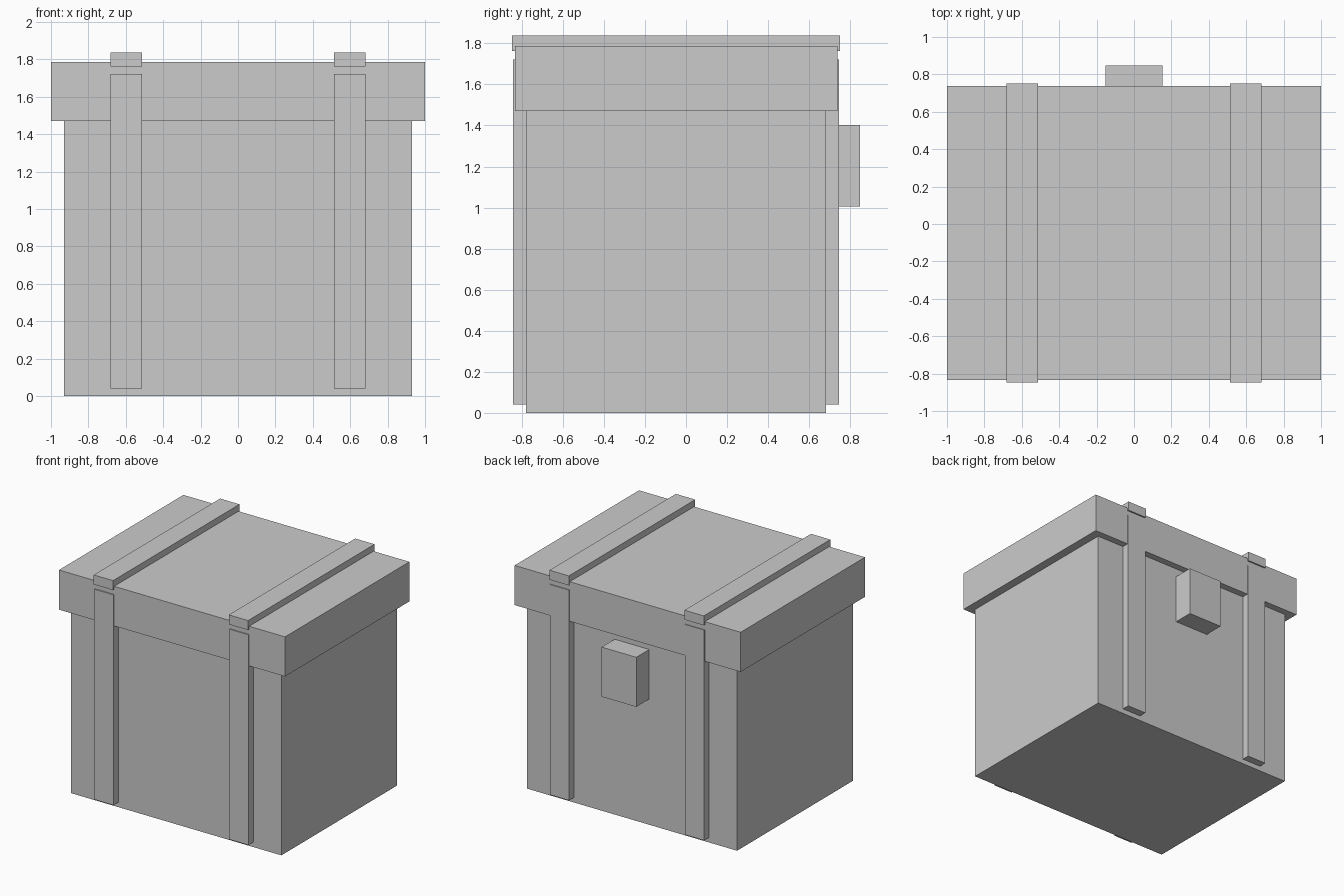
import bpy
import bmesh
from mathutils import Matrix, Vector

if "Cube" in bpy.data.objects:
    bpy.data.objects.remove(bpy.data.objects["Cube"])


def box(name, x, y, z):
    """Box object from (min, max) pairs on each axis."""
    lo, hi = (Vector(v) for v in zip(x, y, z))
    centre = (lo + hi) / 2
    bm = bmesh.new()
    bmesh.ops.create_cube(bm, size=1, matrix=Matrix.Diagonal((*(hi - lo), 1)))
    mesh = bpy.data.meshes.new(name)
    bm.to_mesh(mesh)
    bm.free()
    obj = bpy.data.objects.new(name, mesh)
    obj.location = centre
    bpy.context.collection.objects.link(obj)
    return obj


# Chest body and overhanging lid
box("body", (-0.93, 0.93), (-0.78, 0.683), (0, 1.48))
box("lid", (-1, 1), (-0.834, 0.738), (1.47, 1.787))

# Straps on both sides: front, back and over the lid
for side, x in (("left", (-0.683, -0.512)), ("right", (0.512, 0.683))):
    box(f"front_strap_{side}", x, (-0.843, -0.77), (0.04, 1.722))
    box(f"back_strap_{side}", x, (0.673, 0.745), (0.04, 1.722))
    box(f"top_strap_{side}", x, (-0.848, 0.75), (1.762, 1.838))

# Latch block on the back face
box("latch", (-0.153, 0.153), (0.673, 0.847), (1.005, 1.402))
